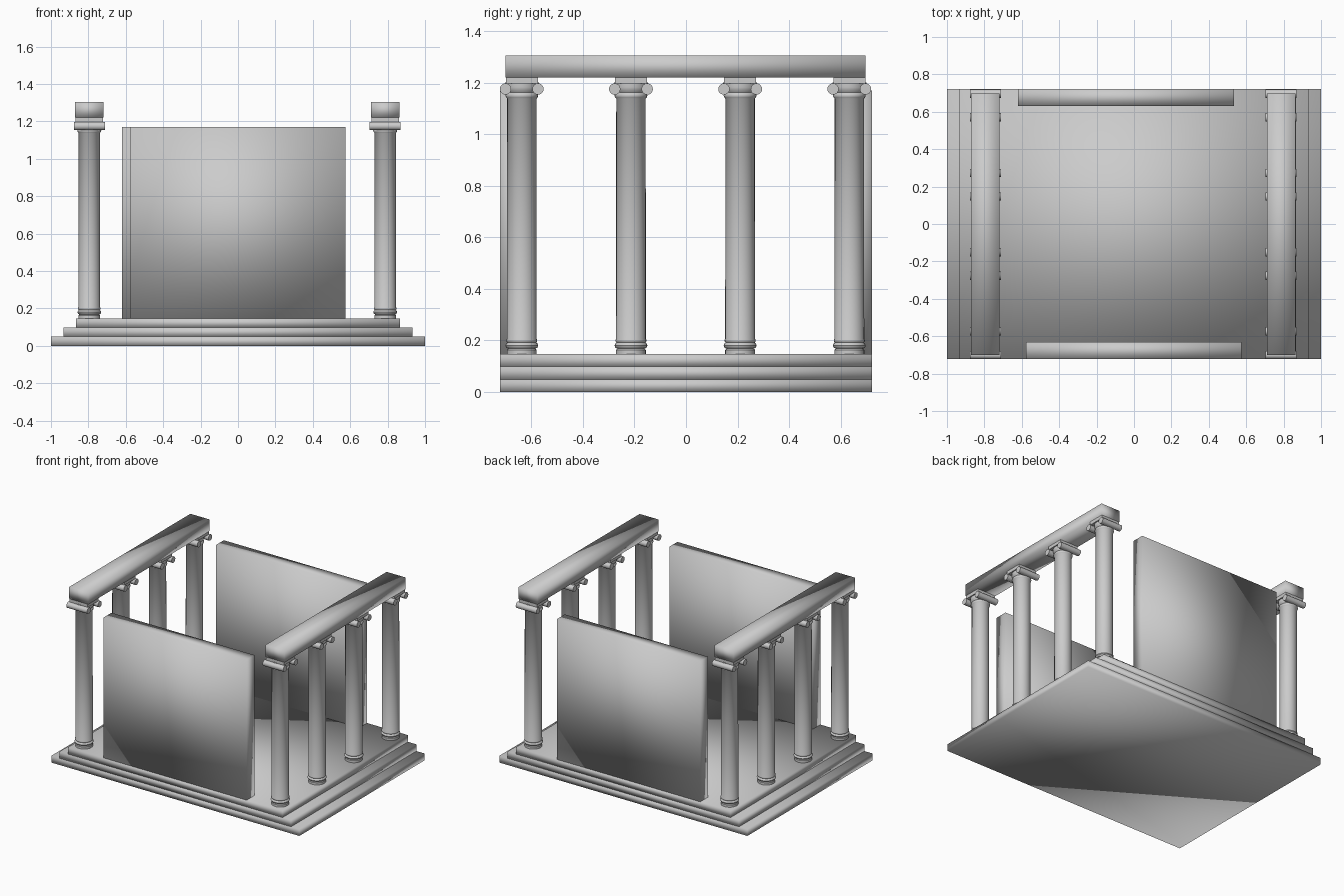
import bpy, bmesh
from math import pi
from mathutils import Matrix

cube = bpy.data.objects.get("Cube")
if cube:
    bpy.data.objects.remove(cube, do_unlink=True)

stone = bpy.data.materials.new("grey_stone")
stone.use_nodes = True
GREY = (0.6, 0.6, 0.6, 1)
stone.diffuse_color = GREY
stone.node_tree.nodes["Principled BSDF"].inputs["Base Color"].default_value = GREY


def add_box(bm, x, y, z):
    """Box between the (low, high) pairs of each axis."""
    size = [b - a for a, b in (x, y, z)]
    mid = [(a + b) / 2 for a, b in (x, y, z)]
    bmesh.ops.create_cube(bm, size=1, matrix=Matrix.Translation(mid) @ Matrix.Diagonal((*size, 1)))


def add_lathe(bm, profile, sides=24):
    """Turn a (radius, height) profile around z and close both ends."""
    rings = []
    for r, z in profile:
        ring = bmesh.ops.create_circle(bm, segments=sides, radius=r,
                                       matrix=Matrix.Translation((0, 0, z)))
        rings.append(ring["verts"])
    for low, high in zip(rings, rings[1:]):
        for i in range(sides):
            j = (i + 1) % sides
            bm.faces.new((low[i], low[j], high[j], high[i]))
    bm.faces.new(rings[0])
    bm.faces.new(rings[-1])


def finish(name, bm, location=(0, 0, 0), sharp=False):
    bmesh.ops.recalc_face_normals(bm, faces=bm.faces)
    mesh = bpy.data.meshes.new(name)
    bm.to_mesh(mesh)
    bm.free()
    mesh.materials.append(stone)
    obj = bpy.data.objects.new(name, mesh)
    bpy.context.collection.objects.link(obj)
    obj.location = location
    mesh.shade_smooth()
    if sharp:
        mesh.set_sharp_from_angle(angle=pi / 4)
    return obj


def box(name, x, y, z):
    bm = bmesh.new()
    add_box(bm, x, y, z)
    finish(name, bm)


# Stepped floor: the steps run along the two sides only
DEPTH = 0.722
STEP = 0.049
for i, half in enumerate((1.0, 0.933, 0.865)):
    box(f"step_{i + 1}", (-half, half), (-DEPTH, DEPTH), (i * STEP, (i + 1) * STEP))
FLOOR = 3 * STEP

# End walls, slightly offset from each other
box("front_wall", (-0.578, 0.575), (-DEPTH, -0.632), (FLOOR, 1.17))
box("back_wall", (-0.62, 0.535), (0.632, DEPTH), (FLOOR, 1.17))

# Column: ringed base, plain shaft and ringed neck
PROFILE = [(0.058, FLOOR), (0.058, 0.163), (0.052, 0.168), (0.060, 0.171), (0.064, 0.180),
           (0.060, 0.189), (0.056, 0.192), (0.060, 0.196), (0.060, 0.202), (0.058, 0.206),
           (0.057, 1.138), (0.061, 1.142), (0.064, 1.150), (0.061, 1.158), (0.057, 1.162),
           (0.064, 1.172), (0.066, 1.182), (0.066, 1.200)]


def column(name, x, y):
    bm = bmesh.new()
    add_lathe(bm, PROFILE)
    # Top block and the pair of scrolls lying across it
    add_box(bm, (-0.073, 0.073), (-0.062, 0.062), (1.196, 1.222))
    for side in (-1, 1):
        place = Matrix.Translation((0, side * 0.063, 1.175)) @ Matrix.Rotation(pi / 2, 4, "Y")
        bmesh.ops.create_cone(bm, cap_ends=True, segments=20, radius1=0.022, radius2=0.022,
                              depth=0.166, matrix=place)
    finish(name, bm, (x, y, 0), sharp=True)


# A row of four columns carrying a beam on each side
for side, x in (("right", -0.795), ("left", 0.787)):
    for i in range(4):
        column(f"{side}_column_{i + 1}", x, -0.637 + i * 0.4235)
    box(f"{side}_beam", (x - 0.077, x + 0.077), (-0.70, 0.697), (1.22, 1.305))
